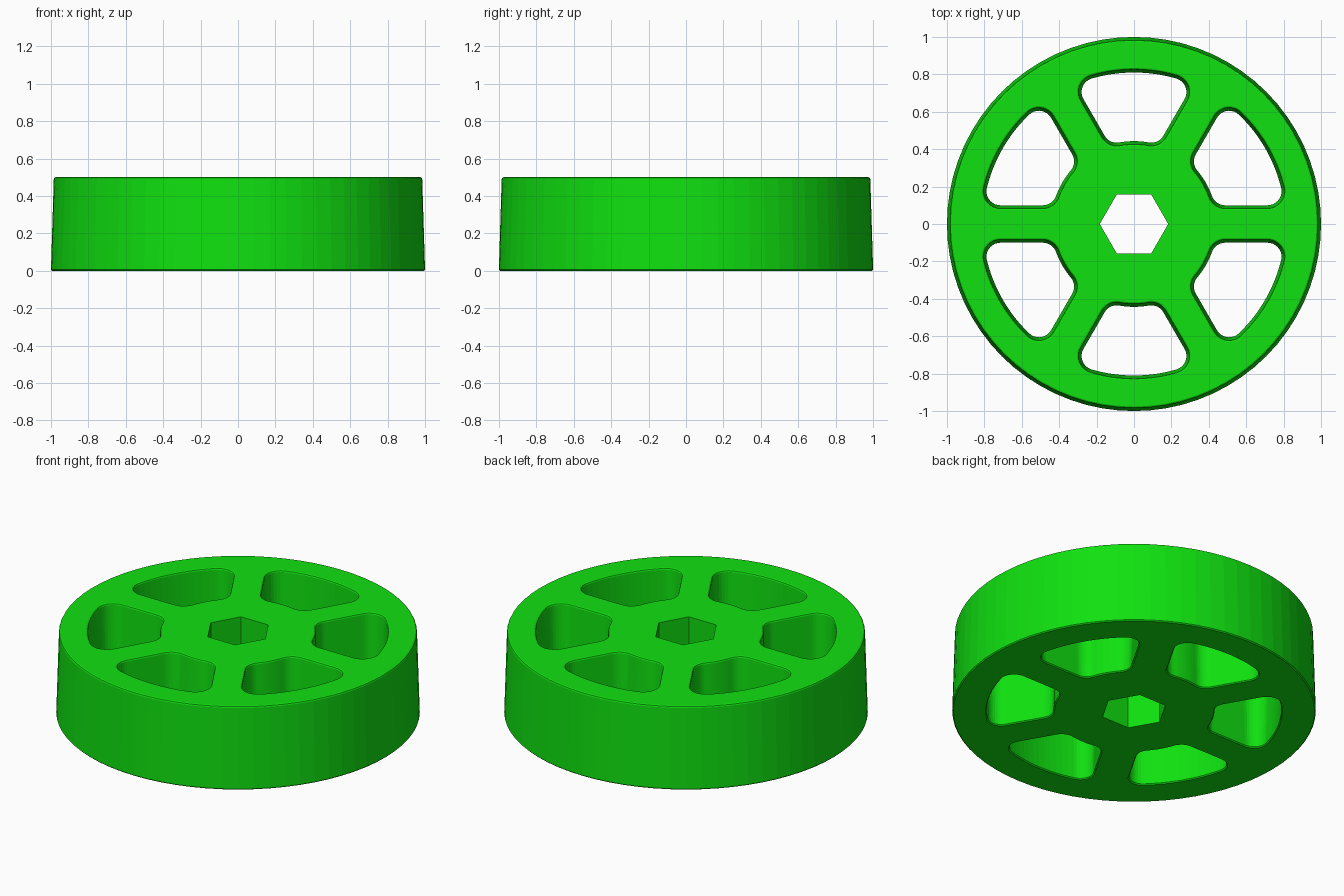
import bpy, bmesh, math

if "Cube" in bpy.data.objects:
    bpy.data.objects.remove(bpy.data.objects["Cube"])

HEIGHT = 0.5
# Wall profile from bottom to top: (z, inset of material); draft plus small edge rounds
PROFILE = [(0.0, 0.006), (0.006, 0.0), (0.49, 0.015), (0.497, 0.018), (HEIGHT, 0.025)]


def circle(r, n):
    return [(r * math.cos(math.tau * i / n), r * math.sin(math.tau * i / n)) for i in range(n)]


def arc(cx, cy, r, a0, a1, n):
    return [(cx + r * math.cos(a0 + (a1 - a0) * i / n),
             cy + r * math.sin(a0 + (a1 - a0) * i / n)) for i in range(n + 1)]


def pocket(d, turn):
    """Rounded window between two spokes, shrunk by d and turned about z."""
    R, r, hw, f = 0.835, 0.418, 0.075, 0.10
    s = math.radians(30)                      # spoke direction beside the window

    def fillet_centre(dist):
        v = hw + f
        u = math.sqrt(dist * dist - v * v)
        return (u * math.cos(s) + v * math.sin(s), u * math.sin(s) - v * math.cos(s))

    ox, oy = fillet_centre(R - f)
    ix, iy = fillet_centre(r + f)
    ao, ai = math.atan2(oy, ox), math.atan2(iy, ix)
    side = s + math.pi / 2
    upper = arc(0, 0, R - d, 0, ao, 6)[1:-1]                     # outer rim arc
    upper += arc(ox, oy, f - d, ao, side, 9)                     # outer corner
    upper += arc(ix, iy, f - d, side, ai + math.pi, 9)           # hub corner
    upper += arc(0, 0, r + d, ai, 0, 4)[1:-1]                    # hub arc
    pts = [(R - d, 0)] + upper + [(r + d, 0)] + [(x, -y) for x, y in reversed(upper)]
    c, n = math.cos(turn), math.sin(turn)
    return [(x * c - y * n, x * n + y * c) for x, y in pts]


bm = bmesh.new()
bottom_edges, top_edges = [], []


def add_wall(levels):
    """Loft stacked loops [(z, points)] and remember the end edges for capping."""
    rings = [[bm.verts.new((x, y, z)) for x, y in pts] for z, pts in levels]
    for a, b in zip(rings, rings[1:]):
        for i in range(len(a)):
            j = (i + 1) % len(a)
            bm.faces.new((a[i], a[j], b[j], b[i]))
    for ring, store in ((rings[0], bottom_edges), (rings[-1], top_edges)):
        for i in range(len(ring)):
            store.append(bm.edges.get((ring[i - 1], ring[i])))


# Outer tread
add_wall([(z, circle(1 - e, 72)) for z, e in PROFILE])
# Six windows between the spokes
for k in range(6):
    add_wall([(z, pocket(0.025 - e, math.radians(30 + 60 * k))) for z, e in PROFILE])
# Straight hexagonal bore
add_wall([(z, circle(0.183, 6)) for z in (0.0, HEIGHT)])
# Flat top and bottom faces with holes
bmesh.ops.triangle_fill(bm, use_beauty=True, edges=bottom_edges, normal=(0, 0, -1))
bmesh.ops.triangle_fill(bm, use_beauty=True, edges=top_edges, normal=(0, 0, 1))
bmesh.ops.recalc_face_normals(bm, faces=bm.faces)

mesh = bpy.data.meshes.new("spoked_wheel")
bm.to_mesh(mesh)
bm.free()
wheel = bpy.data.objects.new("spoked_wheel", mesh)
bpy.context.collection.objects.link(wheel)

# Green material
green = bpy.data.materials.new("green")
green.diffuse_color = (0.005, 0.75, 0.005, 1)
green.use_nodes = True
green.node_tree.nodes["Principled BSDF"].inputs["Base Color"].default_value = green.diffuse_color
mesh.materials.append(green)
